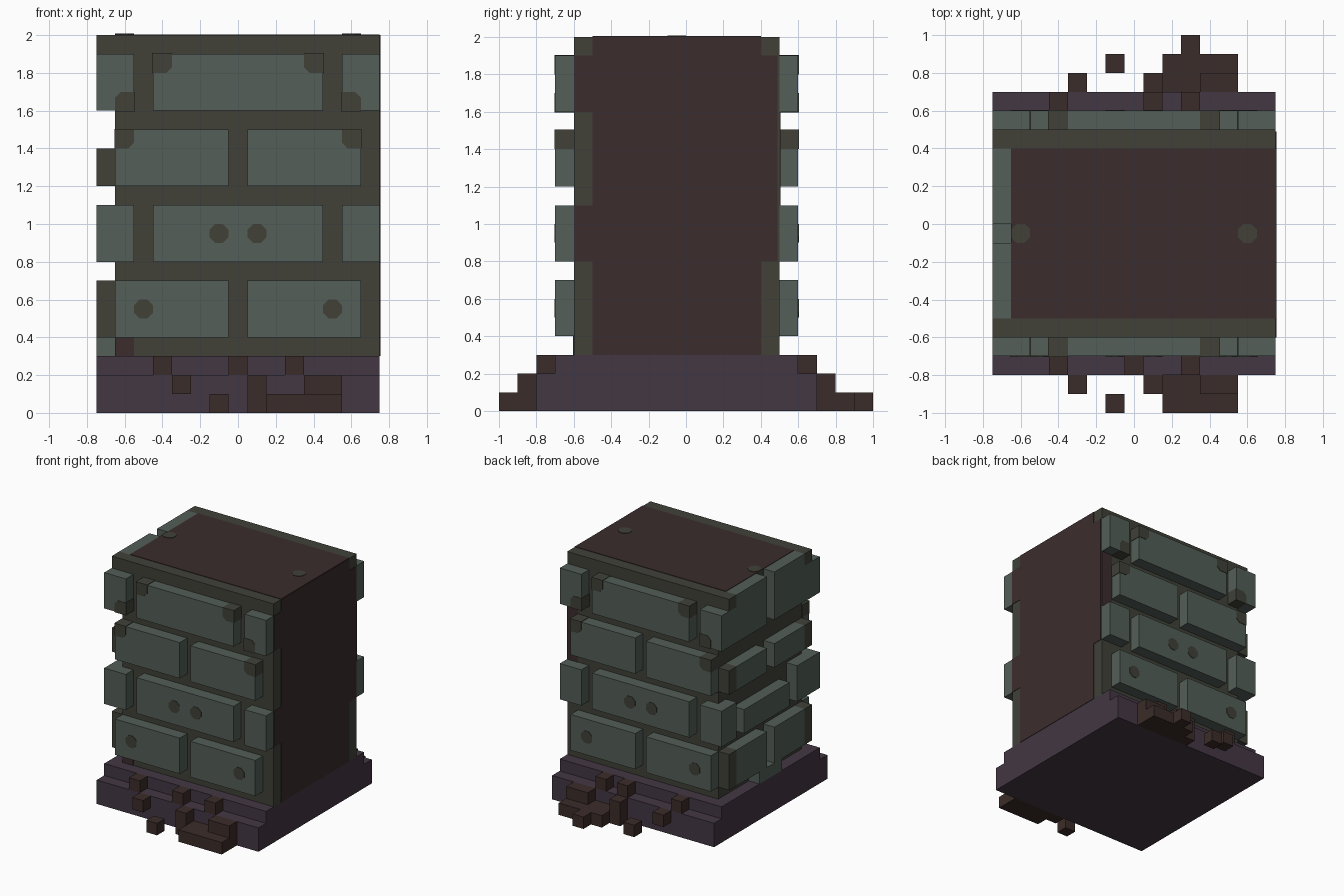
import bpy, bmesh, math
from mathutils import Vector

cube = bpy.data.objects.get("Cube")
if cube:
    bpy.data.objects.remove(cube)


def material(name, rgb):
    lin = [((c / 255 + 0.055) / 1.055) ** 2.4 for c in rgb] + [1]
    m = bpy.data.materials.new(name)
    m.use_nodes = True
    m.diffuse_color = lin
    bsdf = m.node_tree.nodes["Principled BSDF"]
    bsdf.inputs["Base Color"].default_value = lin
    bsdf.inputs["Roughness"].default_value = 1
    return m


BRICK = material("grey_green_brick", (83, 94, 87))
MORTAR = material("dark_mortar", (65, 65, 57))
EARTH = material("red_brown_earth", (59, 44, 45))
RUBBLE = material("brown_rubble", (59, 44, 41))
STONE = material("purple_stone", (67, 55, 67))


def finish(name, bm, mat):
    bmesh.ops.recalc_face_normals(bm, faces=bm.faces)
    me = bpy.data.meshes.new(name)
    bm.to_mesh(me)
    bm.free()
    me.materials.append(mat)
    ob = bpy.data.objects.new(name, me)
    bpy.context.collection.objects.link(ob)
    return ob


def box(name, xs, ys, zs, mat):
    bm = bmesh.new()
    bmesh.ops.create_cube(bm, size=1)
    for v in bm.verts:
        v.co = Vector([(r[0] + r[1]) / 2 + c * (r[1] - r[0])
                       for c, r in zip(v.co, (xs, ys, zs))])
    return finish(name, bm, mat)


def prism(name, points, direction, mat):
    """Extrude a flat outline along a direction."""
    bm = bmesh.new()
    face = bm.faces.new([bm.verts.new(p) for p in points])
    ext = bmesh.ops.extrude_face_region(bm, geom=[face])
    moved = [e for e in ext["geom"] if isinstance(e, bmesh.types.BMVert)]
    bmesh.ops.translate(bm, verts=moved, vec=direction)
    return finish(name, bm, mat)


def octagon(radius):
    return [(radius * math.cos(math.pi * (k + 0.5) / 4),
             radius * math.sin(math.pi * (k + 0.5) / 4)) for k in range(8)]


E = 0.004   # thickness of painted plates
LEFT = (-0.75, -0.65)

# Stepped base and wall core
box("base_slab", (-0.75, 0.75), (-0.8, 0.7), (0, 0.2), STONE)
box("base_step", (-0.75, 0.75), (-0.7, 0.6), (0.2, 0.3), STONE)
box("wall_core", (-0.65, 0.75), (-0.6, 0.5), (0.3, 2), MORTAR)

# Earth fill showing on the top and on the cut end
box("top_fill", (-0.65, 0.75), (-0.5, 0.4), (2, 2 + E), EARTH)
box("end_fill", (0.75, 0.75 + E), (-0.5, 0.4), (0.3, 2), EARTH)
box("end_fill_back", (0.75, 0.75 + E), (0.4, 0.49), (0.8, 1.9), EARTH)
for z in (0.8, 1.6):
    box("end_fill_front", (0.75, 0.75 + E), (-0.6, -0.5), (z, z + 0.3), EARTH)
box("back_edge_fill", (0.65, 0.75), (0.5, 0.5 + E), (1.1, 1.6), EARTH)
box("front_earth_spot", (-0.65, -0.55), (-0.6 - E, -0.6), (0.3, 0.4), EARTH)
for x in (-0.6, 0.6):
    prism("top_spot", [(x + a, b - 0.05, 2) for a, b in octagon(0.054)],
          (0, 0, 2 * E), MORTAR)

# Brick courses, repeated on the front and back
LONG = ((-0.75, -0.55), (-0.45, 0.45), (0.55, 0.75))
PAIR = ((-0.65, -0.05), (0.05, 0.65))
for side, y0, s in (("front", -0.6, -1), ("back", 0.5, 1)):
    ys = sorted((y0, y0 + s * 0.1))
    face = y0 + s * 0.1
    for z, course in ((0.4, PAIR), (0.8, LONG), (1.2, PAIR), (1.6, LONG)):
        for xs in course:
            box(side + "_brick", xs, ys, (z, z + 0.3), BRICK)
    # Round mortar spots
    for x, z in ((0.1, 0.95), (0.5, 0.55)):
        for m in (-1, 1):
            prism(side + "_spot",
                  [(m * x + a, face, z + b) for a, b in octagon(0.054)],
                  (0, s * E, 0), MORTAR)
    # Worn brick corners: outer corner point and the direction inwards
    for x, z, dx, dz in ((0.45, 1.9, -1, -1), (0.65, 1.5, -1, -1),
                         (0.55, 1.6, 1, 1)):
        for m in (-1, 1):
            outline = ((-E, -E), (0.1, -E), (0.1, 0.07), (0.07, 0.1), (-E, 0.1))
            prism(side + "_worn_corner",
                  [(m * (x + dx * a), y0, z + dz * b) for a, b in outline],
                  (0, s * (0.1 + E), 0), MORTAR)

# Left side courses; the ends flush with the wall corners are mortar
for z0, z1 in ((0.4, 0.7), (1.2, 1.4)):
    box("left_brick_back", LEFT, (0, 0.4), (z0, z1), BRICK)
    box("left_brick_front", LEFT, (-0.5, -0.1), (z0, z1), BRICK)
    box("left_end_back", LEFT, (0.4, 0.5), (z0, z1), MORTAR)
    box("left_end_front", LEFT, (-0.6, -0.5), (z0, z1), MORTAR)
box("left_corner_back", LEFT, (0.4, 0.5), (0.8, 1.1), BRICK)
box("left_middle_brick", LEFT, (-0.3, 0.3), (0.8, 1.0), BRICK)
box("left_corner_front", LEFT, (-0.6, -0.4), (0.8, 1.1), BRICK)
box("left_top_back", LEFT, (0, 0.4), (1.6, 2), BRICK)
box("left_top_front", LEFT, (-0.5, -0.1), (1.6, 2), BRICK)
for ys in ((0.4, 0.5), (-0.6, -0.5)):
    box("left_top_corner", LEFT, ys, (1.6, 1.9), BRICK)
    box("left_top_rim", LEFT, ys, (1.9, 2), MORTAR)
box("fallen_brick", LEFT, (-0.2, 0.1), (0.3, 0.4), BRICK)

# Rubble on the steps: x range, distance out from the step, z range
for side, y0, s, mid in (("front", -0.7, -1, -0.05), ("back", 0.6, 1, 0.05)):
    for x0, x1, d0, d1, z0, z1 in (
            (-0.45, -0.35, 0, 0.1, 0.2, 0.3),
            (mid, mid + 0.1, 0, 0.1, 0.2, 0.3),
            (0.25, 0.35, 0, 0.1, 0.2, 0.3),
            (-0.35, -0.25, 0.1, 0.2, 0.1, 0.2),
            (0.05, 0.15, 0.1, 0.2, 0, 0.2),
            (0.35, 0.55, 0.1, 0.2, 0.1, 0.2),
            (-0.15, -0.05, 0.2, 0.3, 0, 0.1),
            (0.15, 0.55, 0.1, 0.3, 0, 0.1)):
        box(side + "_rubble", (x0, x1), sorted((y0 + s * d0, y0 + s * d1)),
            (z0, z1), RUBBLE)
box("back_rubble_tip", (0.25, 0.35), (0.9, 1), (0, 0.1), RUBBLE)
